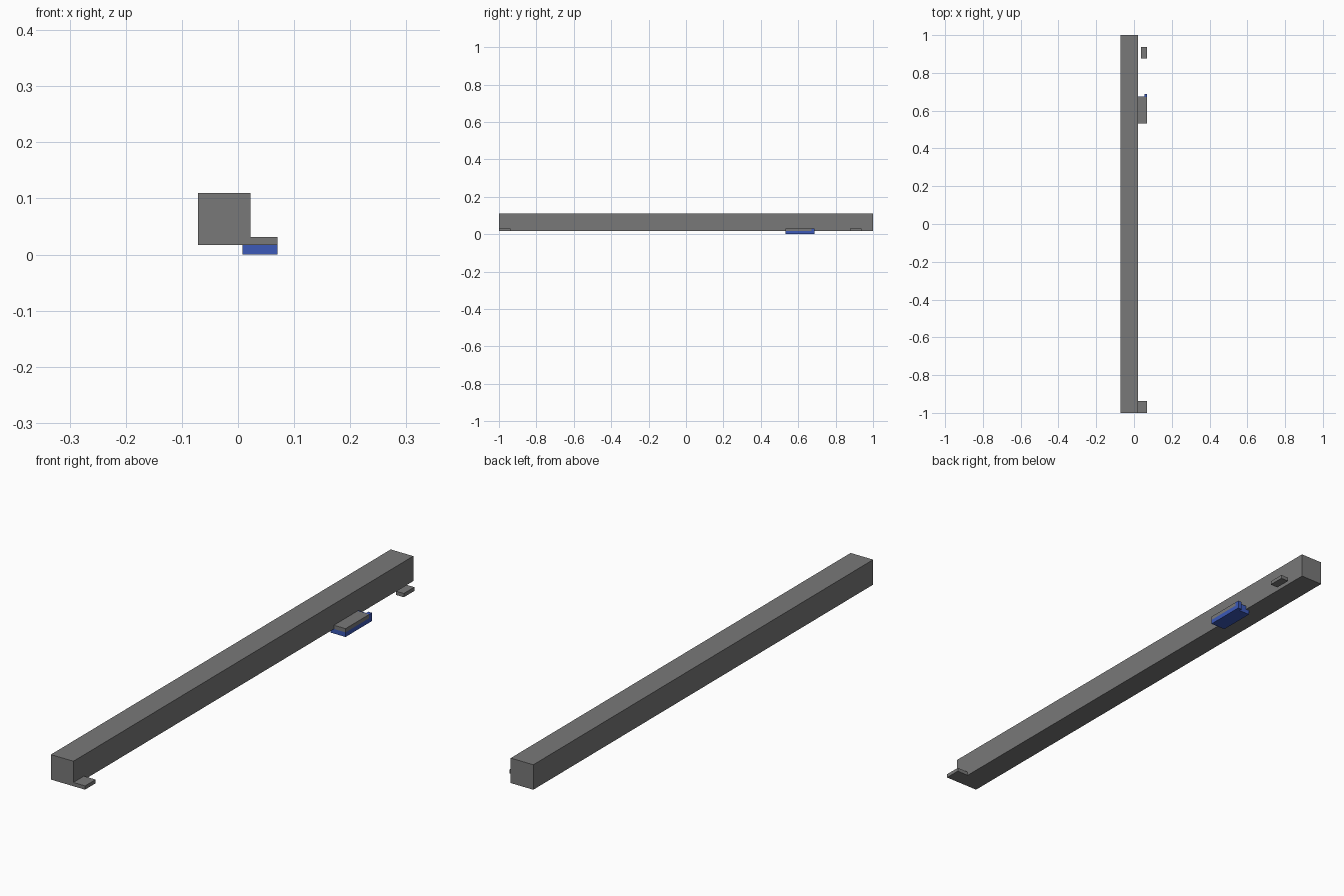
import bpy
import bmesh

cube = bpy.data.objects.get("Cube")
if cube:
    bpy.data.objects.remove(cube, do_unlink=True)


def material(name, rgb):
    mat = bpy.data.materials.new(name)
    mat.use_nodes = True
    color = (*rgb, 1)
    mat.diffuse_color = color
    mat.node_tree.nodes["Principled BSDF"].inputs["Base Color"].default_value = color
    return mat


def add_object(name, bm, mat):
    bmesh.ops.recalc_face_normals(bm, faces=bm.faces)
    mesh = bpy.data.meshes.new(name)
    bm.to_mesh(mesh)
    bm.free()
    mesh.materials.append(mat)
    obj = bpy.data.objects.new(name, mesh)
    bpy.context.collection.objects.link(obj)


def prism(name, profile, z0, z1, mat):
    """Extrude a plan outline from z0 up to z1."""
    bm = bmesh.new()
    face = bm.faces.new([bm.verts.new((x, y, z0)) for x, y in profile])
    top = bmesh.ops.extrude_face_region(bm, geom=[face])["geom"]
    verts = [v for v in top if isinstance(v, bmesh.types.BMVert)]
    bmesh.ops.translate(bm, verts=verts, vec=(0, 0, z1 - z0))
    add_object(name, bm, mat)


def box(name, xs, ys, zs, mat):
    (x0, x1), (y0, y1) = xs, ys
    prism(name, [(x0, y0), (x1, y0), (x1, y1), (x0, y1)], *zs, mat)


grey = material("dark grey", (0.19, 0.19, 0.19))
blue = material("blue", (0.045, 0.1, 0.48))

under, tab_top, top = 0.017, 0.031, 0.110
inner, outer = 0.022, 0.070

# Long square bar
box("bar", (-0.071, inner), (-1, 1), (under, top), grey)

# Thin side tabs along the bar
box("front_tab", (inner, outer), (-1, -0.938), (under, tab_top), grey)
box("rear_tab", (0.038, outer), (0.876, 0.938), (under, tab_top), grey)
box("latch_plate", (inner, outer), (0.533, 0.672), (under, tab_top), grey)

# Blue latch below the plate, with a raised stepped end
step = [(0.008, 0.533), (outer, 0.533), (outer, 0.688), (0.055, 0.688),
        (0.055, 0.676), (0.008, 0.676)]
prism("latch_base", step, 0, under, blue)
lip = [(inner, 0.672), (outer, 0.672), (outer, 0.688), (0.055, 0.688),
       (0.055, 0.676), (inner, 0.676)]
prism("latch_lip", lip, under, tab_top, blue)
